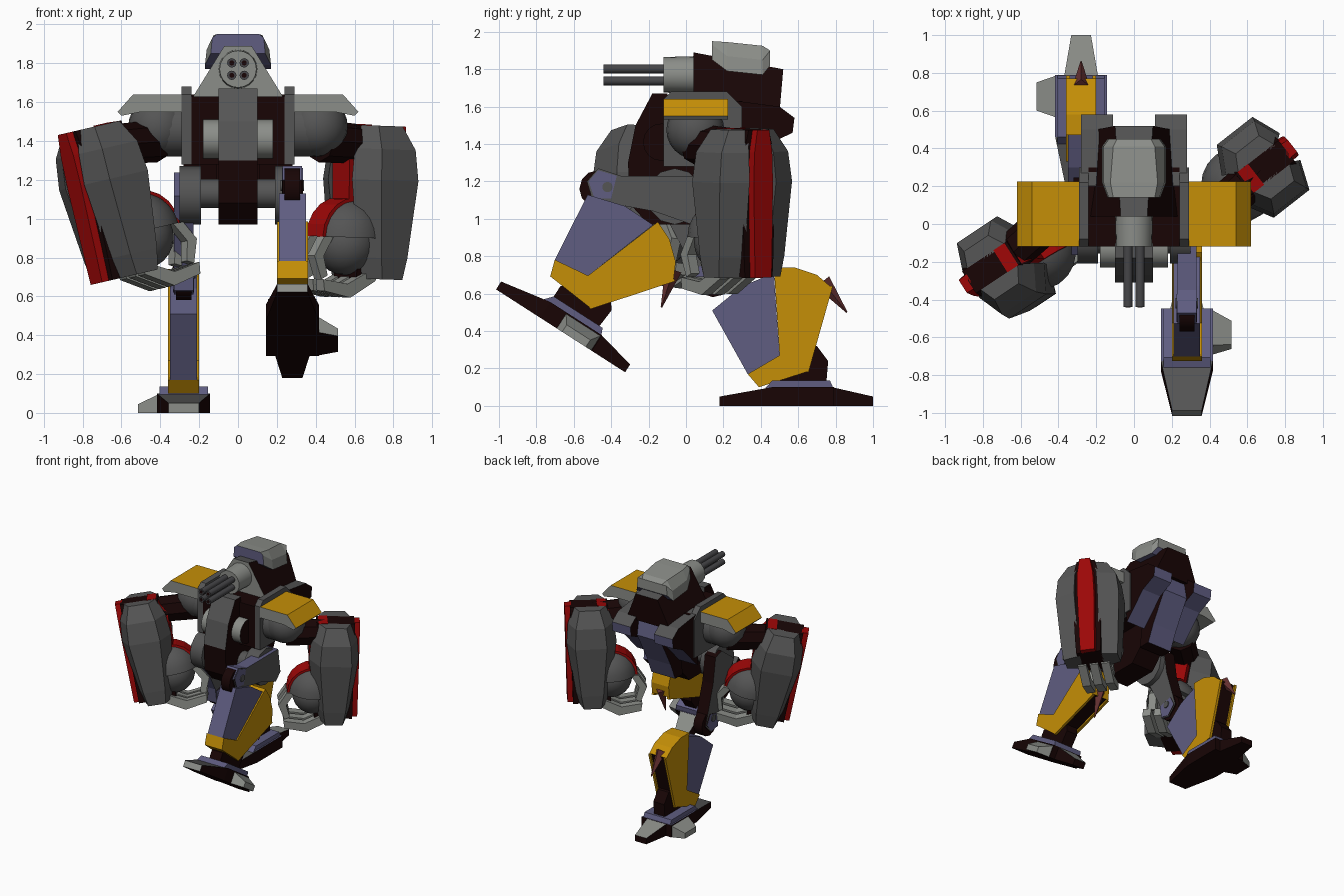
import bpy, bmesh, math
from mathutils import Matrix, Vector

if "Cube" in bpy.data.objects:
    bpy.data.objects.remove(bpy.data.objects["Cube"])

COLOURS = {
    "dark_brown": (0.009, 0.0015, 0.0015), "dark_grey": (0.09, 0.09, 0.09),
    "light_grey": (0.26, 0.27, 0.25), "slate_blue": (0.115, 0.11, 0.22),
    "gold": (0.56, 0.275, 0.002), "red": (0.33, 0.002, 0.002),
    "rust": (0.13, 0.03, 0.03), "gunmetal": (0.06, 0.06, 0.065)}
NAMES = list(COLOURS)
MATS = []
for label, rgb in COLOURS.items():
    m = bpy.data.materials.new(label)
    m.use_nodes = True
    m.diffuse_color = (*rgb, 1)
    m.node_tree.nodes["Principled BSDF"].inputs["Base Color"].default_value = (*rgb, 1)
    MATS.append(m)


def finish(name, bm, paint, matrix=None, smooth=False):
    """paint is a colour name or a rule(normal, centre) giving one."""
    bmesh.ops.recalc_face_normals(bm, faces=bm.faces)
    chosen = [paint if isinstance(paint, str) else paint(f.normal, f.calc_center_median())
              for f in bm.faces]
    used = sorted(set(chosen), key=NAMES.index)
    for f, c in zip(bm.faces, chosen):
        f.material_index = used.index(c)
    if matrix:
        bm.transform(matrix)
        bmesh.ops.recalc_face_normals(bm, faces=bm.faces)
    mesh = bpy.data.meshes.new(name)
    bm.to_mesh(mesh)
    bm.free()
    for c in used:
        mesh.materials.append(MATS[NAMES.index(c)])
    ob = bpy.data.objects.new(name, mesh)
    bpy.context.collection.objects.link(ob)
    if smooth:
        bpy.context.view_layer.objects.active = ob
        bpy.ops.object.select_all(action='DESELECT')
        ob.select_set(True)
        bpy.ops.object.shade_smooth_by_angle(angle=math.radians(35))


def loft(name, loops, paint, matrix=None):
    bm = bmesh.new()
    rings = [[bm.verts.new(p) for p in loop] for loop in loops]
    n = len(rings[0])
    for a, b in zip(rings, rings[1:]):
        for i in range(n):
            bm.faces.new((a[i], a[(i + 1) % n], b[(i + 1) % n], b[i]))
    bm.faces.new(rings[0])
    bm.faces.new(rings[-1])
    finish(name, bm, paint, matrix)


def side_prism(name, pts, x0, x1, paint, matrix=None):
    loft(name, [[(x, y, z) for y, z in pts] for x in (x0, x1)], paint, matrix)


def front_prism(name, pts, y0, y1, paint, matrix=None):
    loft(name, [[(x, y, z) for x, z in pts] for y in (y0, y1)], paint, matrix)


def rod(name, p, q, r1, r2, paint, seg=16, matrix=None):
    p, q = Vector(p), Vector(q)
    place = Matrix.Translation((p + q) / 2) @ (q - p).to_track_quat('Z', 'Y').to_matrix().to_4x4()
    bm = bmesh.new()
    bmesh.ops.create_cone(bm, cap_ends=True, segments=seg, radius1=r1, radius2=r2,
                          depth=(q - p).length, matrix=place)
    finish(name, bm, paint, matrix, seg > 8)


def ball(name, centre, radius, paint, matrix=None):
    bm = bmesh.new()
    bmesh.ops.create_uvsphere(bm, u_segments=20, v_segments=12, radius=radius,
                              matrix=Matrix.Translation(centre))
    finish(name, bm, paint, matrix, True)


# Torso and pelvis
side_prism("torso", [(-.12, 1.28), (.3, 1.28), (.3, 1.63), (-.12, 1.63)], -.24, .24, "dark_brown")
side_prism("chest_panel", [(-.1, 1.67), (-.18, 1.67), (-.27, 1.5), (-.31, 1.3), (-.1, 1.3)],
           -.1, .1, lambda n, c: "dark_brown" if abs(n.x) > .5 else "dark_grey")
side_prism("pelvis", [(-.31, 1.3), (-.3, 1.08), (-.2, .97), (.1, .97), (.22, 1.1), (.24, 1.3)],
           -.1, .1, "dark_brown")
rod("chest_roller", (-.18, -.13, 1.41), (.18, -.13, 1.41), .1, .1,
    lambda n, c: "dark_brown" if abs(n.x) > .5 else "light_grey")
rod("hip_axle", (-.2, -.08, 1.13), (.2, -.08, 1.13), .075, .075, "dark_grey")
side_prism("back_spine", [(.28, 1.6), (.46, 1.6), (.49, 1.44), (.36, 1.2), (.3, 1.06), (.2, 1.06)],
           -.11, .11, lambda n, c: "slate_blue" if n.y > .4 else "dark_brown")

# Turret, canopy and gun
loft("turret_neck", [
    [(-.23, .04, 1.63), (.23, .04, 1.63), (.2, .5, 1.57), (-.2, .5, 1.57)],
    [(-.07, .04, 1.89), (.07, .04, 1.89), (.1, .52, 1.8), (-.1, .52, 1.8)]],
    lambda n, c: "light_grey" if n.y < -.8 else "dark_grey" if n.z > .8 else "dark_brown")
loft("canopy", [[(-w, y, lo), (w, y, lo), (w * .95, y, lo + .08), (t, y, hi), (-t, y, hi), (-w * .95, y, lo + .08)]
                for y, w, t, lo, hi in ((.14, .14, .11, 1.85, 1.95), (.22, .17, .125, 1.79, 1.945),
                                        (.41, .17, .11, 1.77, 1.925), (.45, .14, .09, 1.82, 1.9))],
     lambda n, c: "slate_blue" if n.y < -.3 or n.z < -.5 else "light_grey")
rod("gun_housing", (0, -.12, 1.77), (0, .06, 1.77), .095, .1, "light_grey", 20)
for i, (x, z) in enumerate(((-.032, 1.738), (.032, 1.738), (-.032, 1.802), (.032, 1.802))):
    rod(f"gun_barrel_{i}", (x, -.44, z), (x, -.1, z), .024, .024, "gunmetal", 12)
    rod(f"gun_bore_{i}", (x, -.442, z), (x, -.436, z), .013, .013, "dark_brown", 12)

# Shoulders and back pods
for side, s in (("left", 1), ("right", -1)):
    side_prism(side + "_side_frame", [(-.12, 1.28), (-.12, 1.64), (-.08, 1.68), (.22, 1.68), (.3, 1.6), (.3, 1.28)],
               s * .24, s * .29, "dark_grey")
    side_prism(side + "_back_pod", [(.2, 1.64), (.5, 1.6), (.58, 1.54), (.57, 1.46), (.44, 1.4), (.25, 1.2)],
               s * .11, s * .28, lambda n, c: "dark_grey" if n.z > .5 else
               "slate_blue" if n.y > .4 and n.z < 0 else "dark_brown")
    front_prism(side + "_shoulder_cap", [(s * x, z) for x, z in
                ((.29, 1.64), (.54, 1.64), (.62, 1.55), (.6, 1.53), (.5, 1.55), (.29, 1.55))],
                -.12, .225, lambda n, c: "gold" if n.z > .3 else "light_grey")
    ball(side + "_shoulder_ball", (s * .41, .05, 1.475), .155, "dark_grey")
    rod(side + "_shoulder_joint", (s * .22, .05, 1.46), (s * .42, .05, 1.46), .14, .14, "dark_grey")

# Arms: local x points outward, local z up, origin at the ground under the forearm
SECTIONS = ((.69, .55, .85), (.8, .7, .9), (1.2, 1, 1), (1.36, .92, .92), (1.48, .65, .62))


def arm_part(name, pts, paint, matrix, depth=None):
    """Tapers a section up the arm; a given depth keeps its outer face straight."""
    loft(name, [[(x * (depth or ku), y * kv, z) for x, y in pts] for z, ku, kv in SECTIONS], paint, matrix)


def arm(side, centre, yaw, tilt):
    pivot = Matrix.Translation((0, 0, 1.1))
    m = (Matrix.Translation(centre) @ pivot @ Matrix.Rotation(math.radians(tilt), 4, 'Y')
         @ pivot.inverted() @ Matrix.Rotation(math.radians(yaw), 4, 'Z'))
    arm_part(side + "_forearm_core", [(-.17, -.11), (.17, -.11), (.17, .11), (-.17, .11)],
             "dark_brown", m, .85)
    for tag, v in (("front", -1), ("rear", 1)):
        arm_part(f"{side}_forearm_shell_{tag}",
                 [(-.12, v * .245), (.12, v * .245), (.18, v * .09), (-.2, v * .1)], "dark_grey", m)
    arm_part(side + "_outer_stripe", [(.15, -.07), (.21, -.065), (.21, .065), (.15, .07)], "red", m, .88)
    front_prism(side + "_inner_stripe", [(-.13, 1.05), (-.19, 1.05), (-.2, 1.36), (-.13, 1.48), (-.06, 1.485),
                                         (-.06, 1.44), (-.12, 1.36)], -.07, .07, "red", m)
    # Upper arm
    s = 1 if centre[0] > 0 else -1
    rod(side + "_upper_arm", (s * .42, .05, 1.4), m @ Vector((-.02, 0, 1.38)), .11, .1, "dark_brown", 8)
    # Hand dome, palm and claws
    dome = [(-.15 + .205 * math.cos(math.pi * i / 10), .9 + .205 * math.sin(math.pi * i / 10)) for i in range(11)]
    bm = bmesh.new()
    bmesh.ops.create_uvsphere(bm, u_segments=20, v_segments=12, radius=.2)
    bmesh.ops.bisect_plane(bm, geom=bm.verts[:] + bm.edges[:] + bm.faces[:], plane_co=(0, 0, 0),
                           plane_no=(0, 0, -1), clear_outer=True, dist=.001)
    bmesh.ops.holes_fill(bm, edges=[e for e in bm.edges if e.is_boundary])
    finish(side + "_hand_dome", bm, "dark_grey", m @ Matrix.Translation((-.15, 0, .9)), True)
    front_prism(side + "_hand_stripe", dome, -.07, .07, "red", m)
    ball(side + "_palm", (-.15, 0, .87), .165, "dark_grey", m)
    for i, v in enumerate((-.12, -.03, .06)):
        front_prism(f"{side}_finger_{i}", [(-.02, .76), (-.04, .68), (-.2, .59), (-.37, .62), (-.38, .68), (-.22, .66)],
                    v, v + .065, "light_grey", m)
    for i, v in enumerate((-.09, .03)):
        front_prism(f"{side}_thumb_{i}", [(-.3, .9), (-.36, .9), (-.42, .8), (-.37, .68), (-.33, .7), (-.36, .8)],
                    v, v + .06, "light_grey", m)


arm("left", (.68, .3, 0), 38, 2)
arm("right", (-.67, -.23, 0), 213, -13)


# Legs: modelled planted, then the shin, foot and thigh are posed about x
def pose(angle, y, z):
    return Matrix.Translation((0, y, z)) @ Matrix.Rotation(math.radians(angle), 4, 'X')


def foot_paint(n, p):
    if n.z > .6:
        return "dark_grey" if p.y < .46 else "slate_blue"
    return "light_grey" if n.y < -.9 else "dark_brown"


def thigh_paint(n, p):
    if abs(n.x) > .5:
        return "dark_grey"
    return "slate_blue" if n.z > .3 or n.y > .8 else "dark_brown"


def leg(side, s, thigh, shin, foot):
    c = s * .28

    def span(w):
        return c - w, c + w
    # Hip and thigh
    rod(side + "_hip_disc", (s * .19, -.06, 1.12), (s * .3, -.06, 1.12), .15, .15, "dark_grey", 12)
    side_prism(side + "_thigh", [(-.5, -.01), (-.53, .09), (-.47, .16), (-.35, .12), (.06, .12),
                                 (.09, -.08), (.03, -.14), (-.17, -.07)], *span(.05), thigh_paint, thigh)
    side_prism(side + "_thigh_plate", [(-.49, .0), (-.52, .09), (-.47, .15), (-.37, .12), (-.4, .0)],
               *span(.054), lambda n, p: "slate_blue" if abs(n.x) > .5 or n.z > .3 else "dark_brown", thigh)
    rod(side + "_knee_joint", (c - .04, -.47, .05), (c + .04, -.47, .05), .1, .1, "dark_brown", 12, thigh)
    rod(side + "_knee_bolt", (c - .06, -.42, .06), (c + .06, -.42, .06), .028, .028, "dark_grey", 12, thigh)
    # Shin, calf pistons and knee spike
    side_prism(side + "_shin_front", [(.14, .51), (.33, .17), (.5, .27), (.47, .71), (.3, .64)],
               *span(.07), "slate_blue", shin)
    side_prism(side + "_shin_guard", [(.33, .17), (.39, .1), (.64, .18), (.77, .64), (.7, .7),
                                      (.58, .74), (.47, .74), (.5, .27)], *span(.08),
               lambda n, p: "dark_brown" if n.y > .8 and n.z < 0 else "gold", shin)
    for v in (-1, 1):
        side_prism(f"{side}_calf_rim_{v}", [(.64, .18), (.655, .18), (.785, .64), (.77, .64)],
                   c + v * .06, c + v * .08, "gold", shin)
    for i, z in enumerate((.3, .4, .5)):
        rod(f"{side}_calf_piston_{i}", (c - .05, .55 + z * .3, z), (c + .05, .55 + z * .3, z),
            .025, .025, "gunmetal", 10, shin)
    rod(side + "_knee_spike", (c, .73, .665), (c, .86, .5), .045, .004, "rust", 4, shin)
    # Ankle and foot
    side_prism(side + "_ankle", [(.46, .12), (.46, .2), (.62, .34), (.7, .32), (.76, .24), (.75, .12)],
               *span(.05), "dark_brown", foot)
    side_prism(side + "_ankle_plate", [(.42, .09), (.46, .135), (.77, .135), (.79, .09)],
               *span(.125), "slate_blue", foot)
    loft(side + "_foot", [[(c - w, y, 0), (c + w, y, 0), (c + w, y, h), (c - w, y, h)]
                          for y, w, h in ((.18, .078, .05), (.46, .137, .1), (.79, .137, .1))],
         foot_paint, foot)
    loft(side + "_heel", [[(c - w, y, 0), (c + w, y, 0), (c + w, y, h), (c - w, y, h)]
                          for y, w, h in ((.78, .09, .1), (1, .052, .05))],
         lambda n, p: "light_grey" if n.z > .6 else "dark_brown", foot)
    loft(side + "_foot_spur", [[(c + s * x, y0, 0), (c + s * x, y1, 0), (c + s * x, y1, h), (c + s * x, y0, h)]
                               for x, y0, y1, h in ((.12, .56, .79, .1), (.235, .6, .75, .045))],
         lambda n, p: "dark_brown" if n.z < -.8 else "light_grey", foot)


leg("left", 1, pose(0, 0, 1.11), pose(-56, -1.027, .96), pose(-32.7, -1.167, .72))
leg("right", -1, pose(118, -.03, 1.12), pose(0, 0, 0), pose(0, 0, 0))
